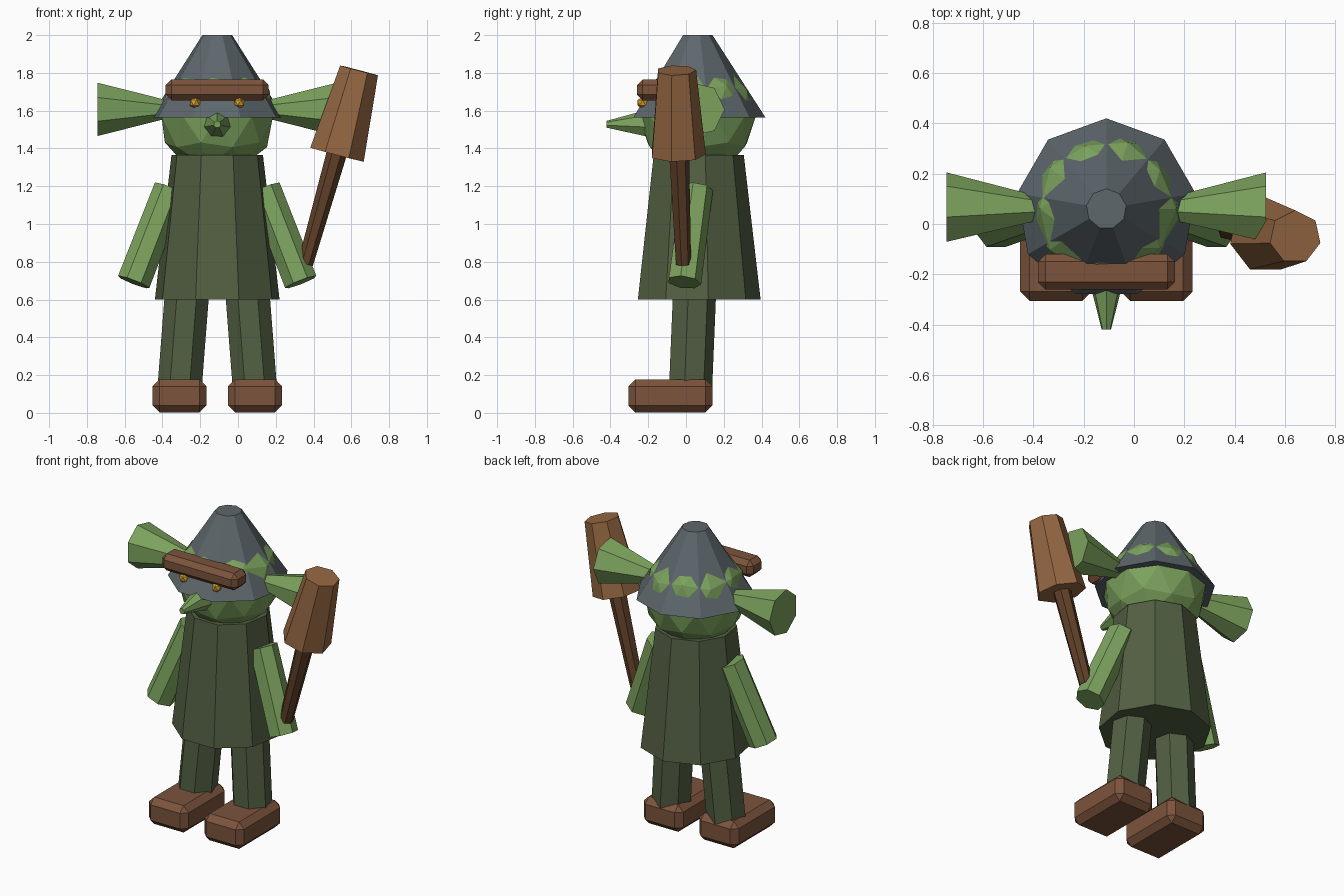
import bpy, bmesh
from mathutils import Vector, Matrix

if "Cube" in bpy.data.objects:
    bpy.data.objects.remove(bpy.data.objects["Cube"])

CX, CY = -0.11, 0.06   # body axis; the raised club shifts the figure off centre


def material(name, rgb):
    m = bpy.data.materials.new(name)
    m.diffuse_color = (*rgb, 1)
    m.use_nodes = True
    m.node_tree.nodes["Principled BSDF"].inputs["Base Color"].default_value = m.diffuse_color
    return m


SKIN = material("green_skin", (0.20, 0.36, 0.11))
CLOTH = material("dark_cloth", (0.085, 0.115, 0.055))
STEEL = material("grey_metal", (0.11, 0.135, 0.15))
LEATHER = material("leather", (0.20, 0.088, 0.045))
DARK_WOOD = material("dark_wood", (0.12, 0.052, 0.022))
WOOD = material("wood", (0.30, 0.135, 0.055))
GOLD = material("gold", (0.70, 0.34, 0.03))


def finish(bm, name, mat):
    me = bpy.data.meshes.new(name)
    bm.to_mesh(me)
    bm.free()
    me.materials.append(mat)
    ob = bpy.data.objects.new(name, me)
    bpy.context.collection.objects.link(ob)
    return ob


def cone(name, a, b, ra, rb, sides, mat):
    """Flat-sided frustum running from point a to point b."""
    a, b = Vector(a), Vector(b)
    d = b - a
    rot = Vector((0, 0, 1)).rotation_difference(d).to_matrix().to_4x4()
    bm = bmesh.new()
    bmesh.ops.create_cone(bm, cap_ends=True, segments=sides, radius1=ra, radius2=rb,
                          depth=d.length, matrix=Matrix.Translation((a + b) / 2) @ rot)
    return finish(bm, name, mat)


def ball(name, c, r, sub, mat):
    bm = bmesh.new()
    bmesh.ops.create_icosphere(bm, subdivisions=sub, radius=r, matrix=Matrix.Translation(c))
    return finish(bm, name, mat)


def block(name, c, size, bevel, mat):
    bm = bmesh.new()
    bmesh.ops.create_cube(bm, size=1,
                          matrix=Matrix.Translation(c) @ Matrix.Diagonal((*size, 1)))
    bmesh.ops.bevel(bm, geom=bm.edges[:], offset=bevel, segments=1, affect='EDGES')
    return finish(bm, name, mat)


# Tunic, head and helmet (the head pokes through the helmet facets)
cone("tunic", (CX, CY, 0.60), (CX, CY, 1.365), 0.335, 0.246, 9, CLOTH)
ball("head", (CX, CY, 1.57), 0.31, 2, SKIN)
cone("helmet", (CX, CY, 1.565), (CX, CY, 2.0), 0.36, 0.08, 9, STEEL)
block("helmet_brow", (CX, -0.19, 1.71), (0.545, 0.14, 0.11), 0.03, LEATHER)
cone("nose", (CX, -0.20, 1.53), (CX, -0.42, 1.527), 0.076, 0.019, 7, SKIN)

# Paired parts
for side, s in (("right", -1), ("left", 1)):
    def at(x, y, z):
        return (CX + s * x, y, z)
    cone(side + "_ear", at(0.19, CY, 1.607), at(0.635, CY, 1.607), 0.03, 0.145, 7, SKIN)
    ball(side + "_eye", at(0.117, -0.23, 1.642), 0.032, 1, GOLD)
    cone(side + "_arm", at(0.442, -0.01, 0.692), at(0.25, 0.055, 1.187), 0.091, 0.088, 7, SKIN)
    cone(side + "_leg", at(0.20, 0.018, 0.12), at(0.155, 0.042, 0.70), 0.12, 0.12, 7, CLOTH)
    block(side + "_boot", at(0.20, -0.083, 0.09), (0.285, 0.445, 0.175), 0.037, LEATHER)

# Club held in the hand
cone("club_handle", (0.357, -0.015, 0.79), (0.53, -0.04, 1.40), 0.042, 0.056, 7, DARK_WOOD)
cone("club_head", (0.524, -0.045, 1.367), (0.641, -0.052, 1.813), 0.15, 0.106, 7, WOOD)
